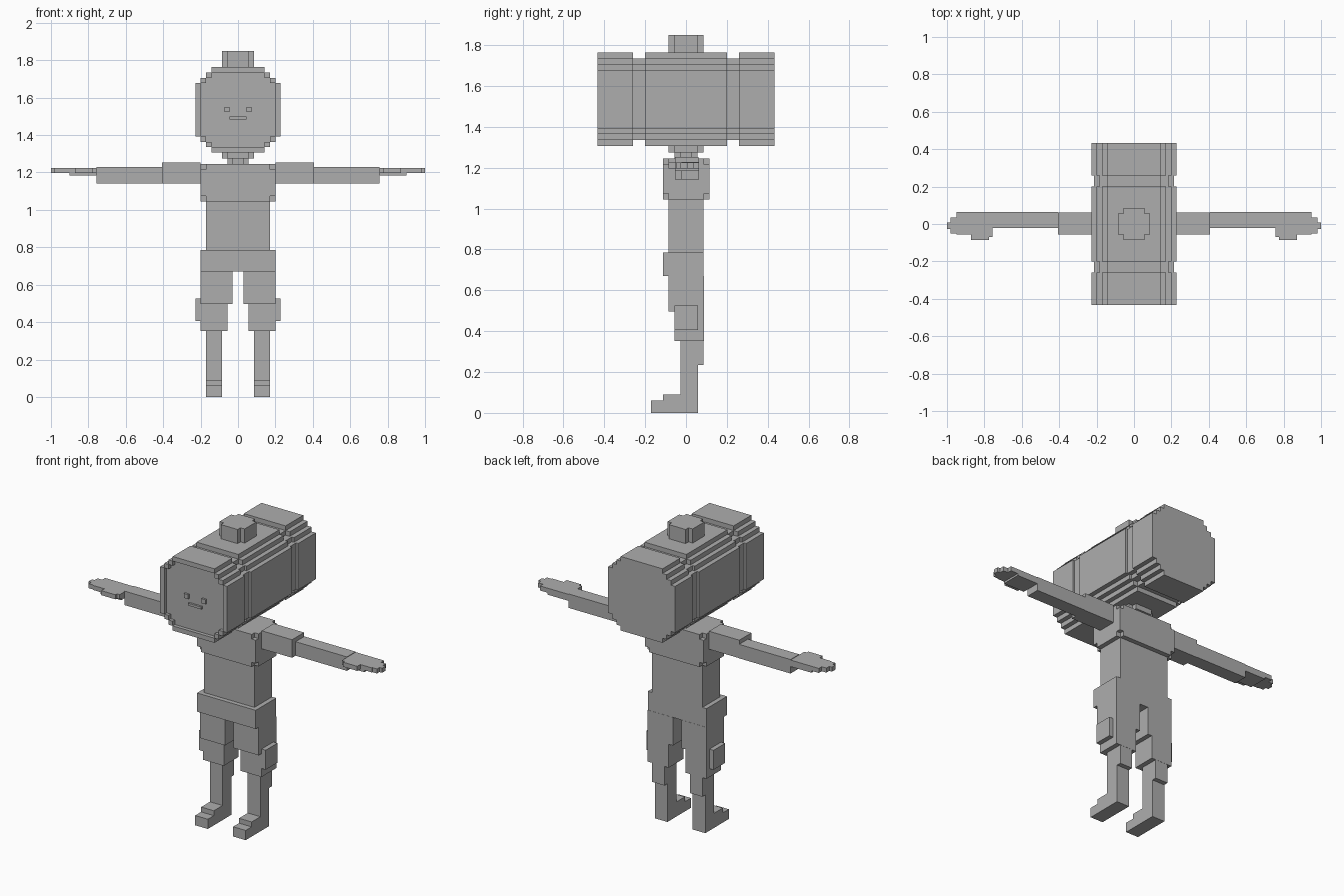
import bpy, bmesh

if "Cube" in bpy.data.objects:
    bpy.data.objects.remove(bpy.data.objects["Cube"])

V = 0.0285          # size of one block step
HEAD_Z = 1.535      # centre height of the head

grey = bpy.data.materials.new("plain grey")
grey.diffuse_color = (0.42, 0.42, 0.42, 1)
grey.use_nodes = True
grey.node_tree.nodes["Principled BSDF"].inputs["Base Color"].default_value = grey.diffuse_color


def finish(name, bm):
    bmesh.ops.recalc_face_normals(bm, faces=bm.faces)
    mesh = bpy.data.meshes.new(name)
    bm.to_mesh(mesh)
    bm.free()
    mesh.materials.append(grey)
    obj = bpy.data.objects.new(name, mesh)
    bpy.context.collection.objects.link(obj)
    return obj


def boxes(name, parts, mirror=False):
    """Blocks given as (x0, x1, y0, y1, z0, z1), optionally mirrored in x."""
    bm = bmesh.new()
    for x0, x1, y0, y1, z0, z1 in parts:
        vs = bmesh.ops.create_cube(bm, size=1)["verts"]
        for v in vs:
            v.co = (x0 + (v.co.x + .5) * (x1 - x0),
                    y0 + (v.co.y + .5) * (y1 - y0),
                    z0 + (v.co.z + .5) * (z1 - z0))
    obj = finish(name, bm)
    if mirror:
        obj.modifiers.new("Mirror", 'MIRROR')
    return obj


def stepped(name, steps, a, b, axis):
    """Extrude a stepped outline (half sizes in block steps) from a to b."""
    quarter = []
    for i, (w, h) in enumerate(steps):
        if i:
            quarter.append((w, steps[i - 1][1]))
        quarter.append((w, h))
    loop = (quarter + [(-w, h) for w, h in reversed(quarter)]
            + [(-w, -h) for w, h in quarter] + [(w, -h) for w, h in reversed(quarter)])
    bm = bmesh.new()
    if axis == 'Y':
        pts = [(w * V, a, HEAD_Z + h * V) for w, h in loop]
        move = (0, b - a, 0)
    else:
        pts = [(w * V, h * V, a) for w, h in loop]
        move = (0, 0, b - a)
    face = bm.faces.new([bm.verts.new(p) for p in pts])
    ext = bmesh.ops.extrude_face_region(bm, geom=[face], use_keep_orig=True)
    bmesh.ops.translate(bm, vec=move,
                        verts=[g for g in ext["geom"] if isinstance(g, bmesh.types.BMVert)])
    return finish(name, bm)


# Head: three drums separated by two narrower grooves
DRUM = [(8, 5), (7, 6), (6, 7), (5, 8)]
GROOVE = [(7.5, 5), (6.5, 6), (5, 7)]
stepped("head_front", DRUM, -0.41, -0.26, 'Y')
stepped("head_groove_front", GROOVE, -0.26, -0.2, 'Y')
stepped("head_middle", DRUM, -0.2, 0.2, 'Y')
stepped("head_groove_back", GROOVE, 0.2, 0.26, 'Y')
stepped("head_back", DRUM, 0.26, 0.432, 'Y')

# Raised rim around the face
rim = []
for s in (-1, 1):
    for x0, x1, h0, h1 in ((5, 6, 6, 7), (6, 7, 5, 6), (0, 5, 7, 8)):
        za, zb = sorted((HEAD_Z + s * h0 * V, HEAD_Z + s * h1 * V))
        rim.append((x0 * V, x1 * V, -0.432, -0.41, za, zb))
rim.append((7 * V, 8 * V, -0.432, -0.41, HEAD_Z - 5 * V, HEAD_Z + 5 * V))
boxes("face_rim", rim, mirror=True)

# Face details
boxes("eye", [(0.045, 0.073, -0.422, -0.41, 1.522, 1.55)], mirror=True)
boxes("mouth", [(-0.045, 0.045, -0.422, -0.41, 1.483, 1.498)])

# Top knob and neck
stepped("top_knob", [(3, 2), (2, 3)], 1.763, 1.85, 'Z')
stepped("neck_upper", [(3, 2), (2, 3)], 1.275, 1.307, 'Z')
stepped("neck_lower", [(2, 1), (1, 2)], 1.245, 1.275, 'Z')

# Chest: block with its eight corners nicked out
boxes("chest", [(-.2, .2, -.113, .115, 1.045 + V, 1.245 - V),
                (-.2, .2, -.085, .087, 1.045, 1.245),
                (-.172, .172, -.113, .115, 1.045, 1.245)])
boxes("waist", [(-.172, .172, -.085, .086, .785, 1.045)])
boxes("hips", [(-.2, .2, -.113, .086, .67, .785)])

# Legs
boxes("thigh", [(.029, .2, -.085, .087, .497, .67)], mirror=True)
boxes("knee", [(.057, .2, -.057, .087, .353, .497)], mirror=True)
boxes("side_pocket", [(.2, .228, -.056, .058, .405, .525)], mirror=True)
boxes("calf", [(.086, .172, -.028, .086, .235, .353),
               (.086, .172, -.028, .058, .09, .235)], mirror=True)
boxes("foot", [(.086, .172, -.113, .058, .06, .09),
               (.086, .172, -.171, .058, 0, .06)], mirror=True)

# Arms
boxes("shoulder", [(.2, .407, -.055, .062, 1.142, 1.253)], mirror=True)
boxes("forearm", [(.407, .757, -.021, .064, 1.142, 1.228)], mirror=True)
boxes("palm", [(.757, .9, -.055, .064, 1.185, 1.225)], mirror=True)
boxes("thumb", [(.757, .785, -.07, -.055, 1.197, 1.225),
                (.775, .872, -.085, -.055, 1.197, 1.225)], mirror=True)
boxes("fingers", [(.9, .95, -.055, .064, 1.197, 1.225),
                  (.95, .982, -.05, .036, 1.197, 1.225),
                  (.982, 1.0, -.026, .008, 1.197, 1.225)], mirror=True)
